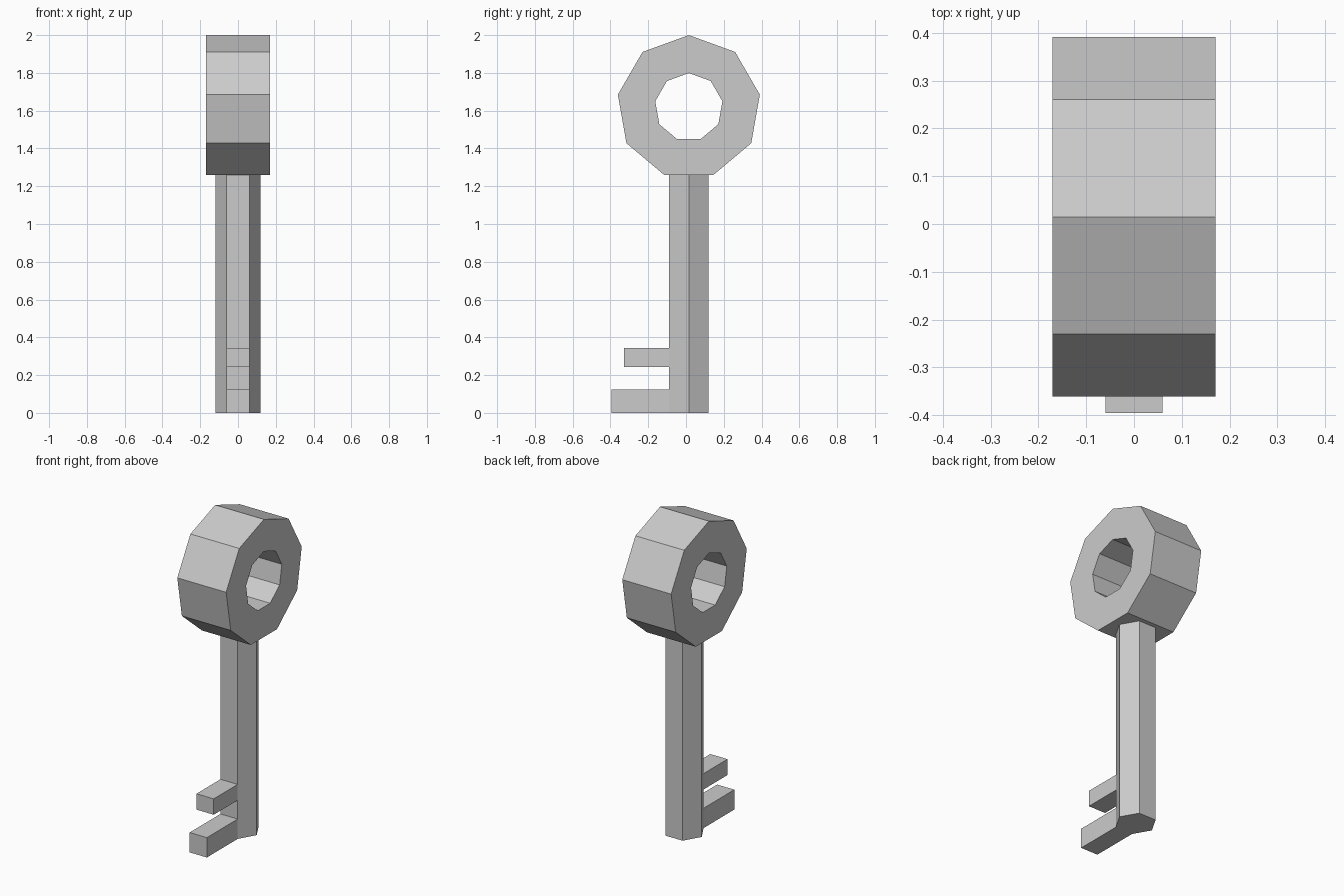
import bpy, bmesh
from math import sin, cos, tau

if "Cube" in bpy.data.objects:
    bpy.data.objects.remove(bpy.data.objects["Cube"])

CY = 0.015          # axis of stem and bow in y


def finish(bm, name):
    bmesh.ops.recalc_face_normals(bm, faces=bm.faces)
    mesh = bpy.data.meshes.new(name)
    bm.to_mesh(mesh)
    bm.free()
    obj = bpy.data.objects.new(name, mesh)
    bpy.context.collection.objects.link(obj)
    return obj


# Bow: nine-sided ring with its axis along x
def ring(name, sides, outer, inner, half_width, cz):
    bm = bmesh.new()
    section = [(outer, -half_width), (outer, half_width),
               (inner, half_width), (inner, -half_width)]
    loops = []
    for i in range(sides):
        a = tau * i / sides
        loops.append([bm.verts.new((x, CY + r * sin(a), cz + r * cos(a)))
                      for r, x in section])
    for i in range(sides):
        p, q = loops[i], loops[(i + 1) % sides]
        for k in range(4):
            n = (k + 1) % 4
            bm.faces.new((p[k], q[k], q[n], p[n]))
    return finish(bm, name)


ring("bow_ring", 9, 0.3815, 0.1805, 0.17, 1.6185)

# Stem: hexagonal prism, teeth extruded from its front face
bm = bmesh.new()
base = bm.faces.new([bm.verts.new((0.12 * cos(tau * i / 6),
                                   CY + 0.12 * sin(tau * i / 6), 0))
                     for i in range(6)])
ext = bmesh.ops.extrude_face_region(bm, geom=[base], use_keep_orig=True)
top = [v for v in ext["geom"] if isinstance(v, bmesh.types.BMVert)]
bmesh.ops.translate(bm, verts=top, vec=(0, 0, 1.26))
for z in (0.125, 0.243, 0.343):
    bmesh.ops.bisect_plane(bm, geom=bm.verts[:] + bm.edges[:] + bm.faces[:],
                           plane_co=(0, 0, z), plane_no=(0, 0, 1))
bmesh.ops.recalc_face_normals(bm, faces=bm.faces)

# Two teeth: (height picking the front panel, tip position in y)
for z, tip in ((0.06, -0.395), (0.29, -0.327)):
    panel = next(f for f in bm.faces if f.normal.y < -0.9
                 and abs(f.calc_center_median().z - z) < 0.03)
    out = bmesh.ops.extrude_discrete_faces(bm, faces=[panel])
    for v in out["faces"][0].verts:
        v.co.y = tip
finish(bm, "stem_with_teeth")
